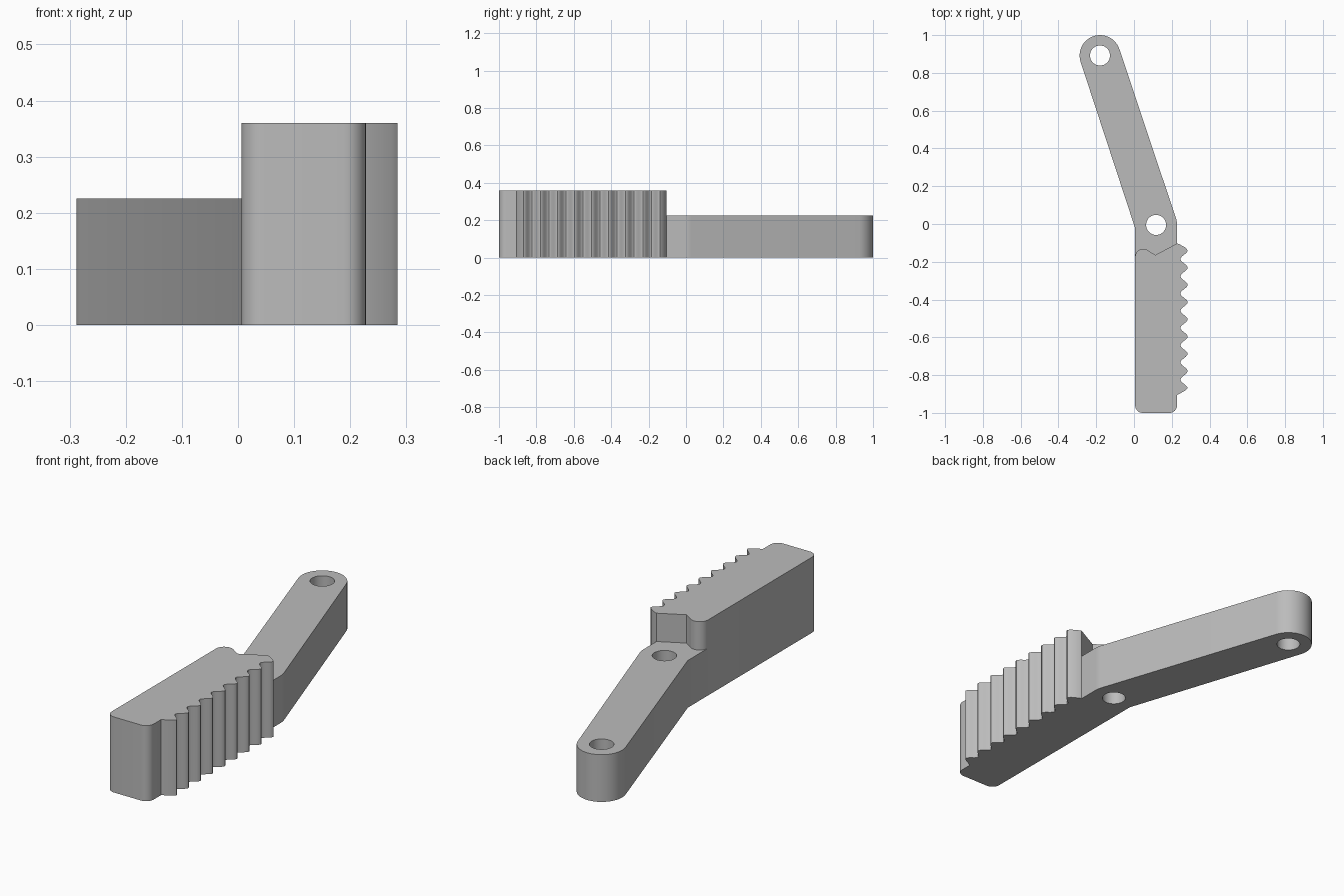
import bpy, bmesh, math

cube = bpy.data.objects.get("Cube")
if cube:
    bpy.data.objects.remove(cube)

grey = bpy.data.materials.new("plain grey")
grey.use_nodes = True
colour = (0.5, 0.5, 0.5, 1)
grey.diffuse_color = colour
grey.node_tree.nodes["Principled BSDF"].inputs["Base Color"].default_value = colour


def arc(cx, cy, r, start, end, steps=12):
    """Points along an arc, angles in degrees."""
    angles = [math.radians(start + (end - start) * i / steps) for i in range(steps + 1)]
    return [(cx + r * math.cos(a), cy + r * math.sin(a)) for a in angles]


def plate(name, outlines, height):
    """Extrude closed outlines upward from the floor; inner outlines become holes."""
    curve = bpy.data.curves.new(name, 'CURVE')
    curve.dimensions = '2D'
    curve.fill_mode = 'BOTH'
    curve.extrude = height / 2
    for points in outlines:
        spline = curve.splines.new('POLY')
        spline.points.add(len(points) - 1)
        for target, (x, y) in zip(spline.points, points):
            target.co = (x, y, 0, 1)
        spline.use_cyclic_u = True
    obj = bpy.data.objects.new(name, curve)
    bpy.context.collection.objects.link(obj)
    bpy.ops.object.select_all(action='DESELECT')
    obj.select_set(True)
    bpy.context.view_layer.objects.active = obj
    bpy.ops.object.convert(target='MESH')
    obj = bpy.context.object
    mesh = obj.data
    bm = bmesh.new()
    bm.from_mesh(mesh)
    bmesh.ops.remove_doubles(bm, verts=bm.verts, dist=0.0001)
    bmesh.ops.translate(bm, verts=bm.verts, vec=(0, 0, height / 2))
    bmesh.ops.recalc_face_normals(bm, faces=bm.faces)
    bm.to_mesh(mesh)
    bm.free()
    mesh.materials.clear()
    mesh.materials.append(grey)
    bpy.ops.object.shade_smooth_by_angle(angle=math.radians(35))
    return obj


LEFT, RIGHT = 0.006, 0.228
PIVOT, TIP = (0.117, -0.005), (-0.18, 0.892)
lean = math.degrees(math.atan2(PIVOT[0] - TIP[0], TIP[1] - PIVOT[1]))

# Notched edge where the jaw meets the arm, running from right to left
notch = [(RIGHT, -0.103), (0.113, -0.164), (0.075, -0.141)]
notch += arc(0.049, -0.174, 0.043, 55, 180, 10)

# Arm with a rounded tip, a pivot hole and a tip hole
arm = arc(*TIP, 0.108, lean, lean + 180, 24)
arm += [(LEFT, -0.022)] + notch[::-1] + arc(*PIVOT, 0.111, 0, lean, 6)
holes = [arc(*centre, 0.053, 0, 352.5, 47) for centre in (PIVOT, TIP)]
plate("pivot_arm", [arm] + holes, 0.225)

# Jaw with a row of rounded teeth along its right side
pitch, first, count, samples = 0.0912, -0.14, 9, 12
teeth = []
for i in range((count - 1) * samples + 1):
    wave = math.cos(2 * math.pi * i / samples)
    teeth.append((0.265 + 0.019 * wave, first - pitch * i / samples))
jaw = notch + arc(LEFT + 0.04, -0.96, 0.04, 180, 270, 8)
jaw += arc(RIGHT - 0.04, -0.96, 0.04, 270, 360, 8)
jaw += [(RIGHT, -0.905), (0.272, -0.882)] + teeth[::-1] + [(0.274, -0.126), (0.24, -0.107)]
plate("toothed_jaw", [jaw], 0.36)
